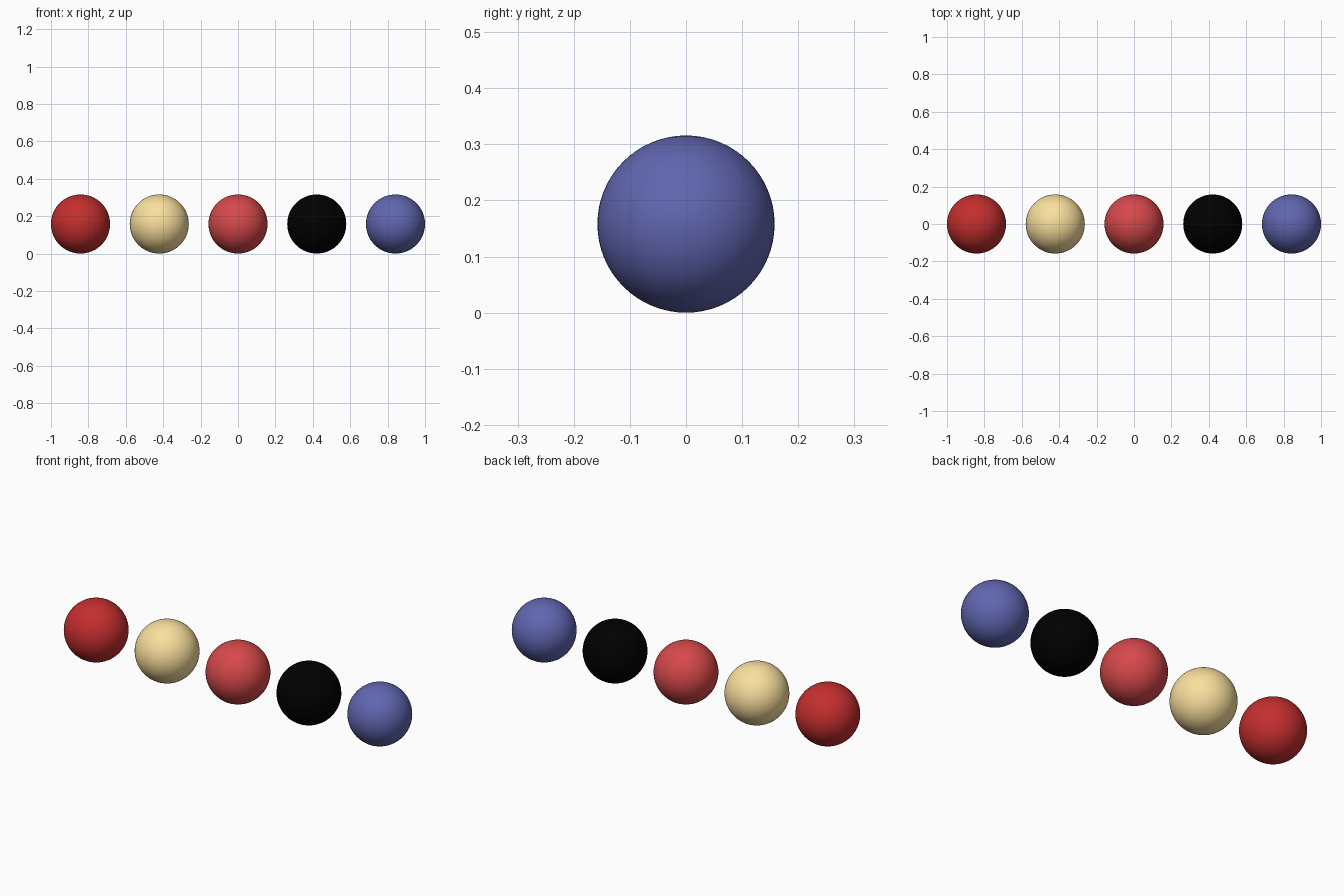
import bpy

if "Cube" in bpy.data.objects:
    bpy.data.objects.remove(bpy.data.objects["Cube"])

RADIUS = 6 / 38
SPACING = 16 / 38


def srgb(r, g, b):
    return tuple((c / 255 / 12.92) if c < 11 else ((c / 255 + 0.055) / 1.055) ** 2.4
                 for c in (r, g, b)) + (1.0,)


def ball(name, index, color):
    bpy.ops.mesh.primitive_uv_sphere_add(
        segments=64, ring_count=32, radius=RADIUS,
        location=((index - 2) * SPACING, 0, RADIUS))
    obj = bpy.context.object
    obj.name = name
    bpy.ops.object.shade_smooth()
    mat = bpy.data.materials.new(name + "_color")
    mat.diffuse_color = color
    mat.use_nodes = True
    mat.node_tree.nodes["Principled BSDF"].inputs["Base Color"].default_value = mat.diffuse_color
    obj.data.materials.append(mat)


# Row of five balls, left to right
balls = [
    ("dark_red_ball", srgb(196, 46, 46)),
    ("cream_ball", srgb(250, 224, 158)),
    ("light_red_ball", srgb(214, 72, 74)),
    ("black_ball", srgb(0, 0, 0)),
    ("blue_ball", srgb(96, 102, 176)),
]
for i, (name, color) in enumerate(balls):
    ball(name, i, color)
